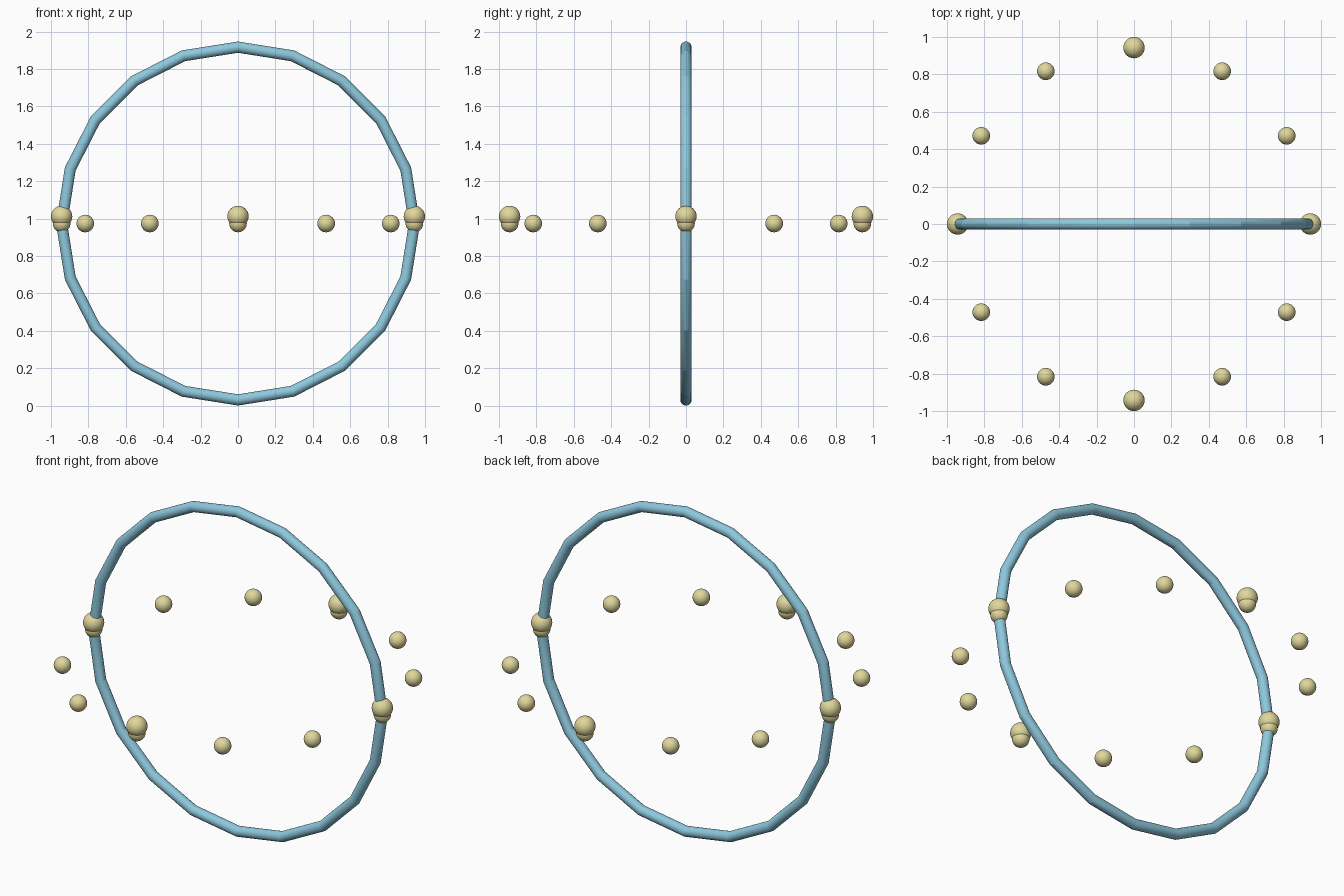
import bpy
from math import cos, sin, pi

if "Cube" in bpy.data.objects:
    bpy.data.objects.remove(bpy.data.objects["Cube"])

R, TUBE, MID = 0.943, 0.03, 0.974   # ring radius, tube radius, centre height


def material(name, color):
    m = bpy.data.materials.new(name)
    m.diffuse_color = color
    m.use_nodes = True
    m.node_tree.nodes["Principled BSDF"].inputs["Base Color"].default_value = m.diffuse_color
    return m


blue = material("blue", (0.27, 0.58, 0.73, 1))
yellow = material("yellow", (0.75, 0.68, 0.33, 1))


def finish(name, mat, angle):
    ob = bpy.context.object
    ob.name = name
    ob.data.materials.append(mat)
    bpy.ops.object.shade_smooth_by_angle(angle=angle)


def ball(name, angle, radius, z):
    bpy.ops.mesh.primitive_uv_sphere_add(
        segments=32, ring_count=16, radius=radius,
        location=(R * cos(angle), R * sin(angle), z))
    finish(name, yellow, pi / 6)


# Upright hoop of 20 straight tube segments
bpy.ops.mesh.primitive_torus_add(
    major_segments=20, minor_segments=24, major_radius=R, minor_radius=TUBE,
    location=(0, 0, MID), rotation=(pi / 2, 0, 0))
finish("upright_hoop", blue, pi / 11)

# Level circle of twelve small balls
for i in range(12):
    ball(f"small_ball_{i + 1}", i * pi / 6, 0.047, MID)

# Four larger balls sitting slightly higher at the quarter points
for i in range(4):
    ball(f"large_ball_{i + 1}", i * pi / 2, 0.057, MID + 0.038)
